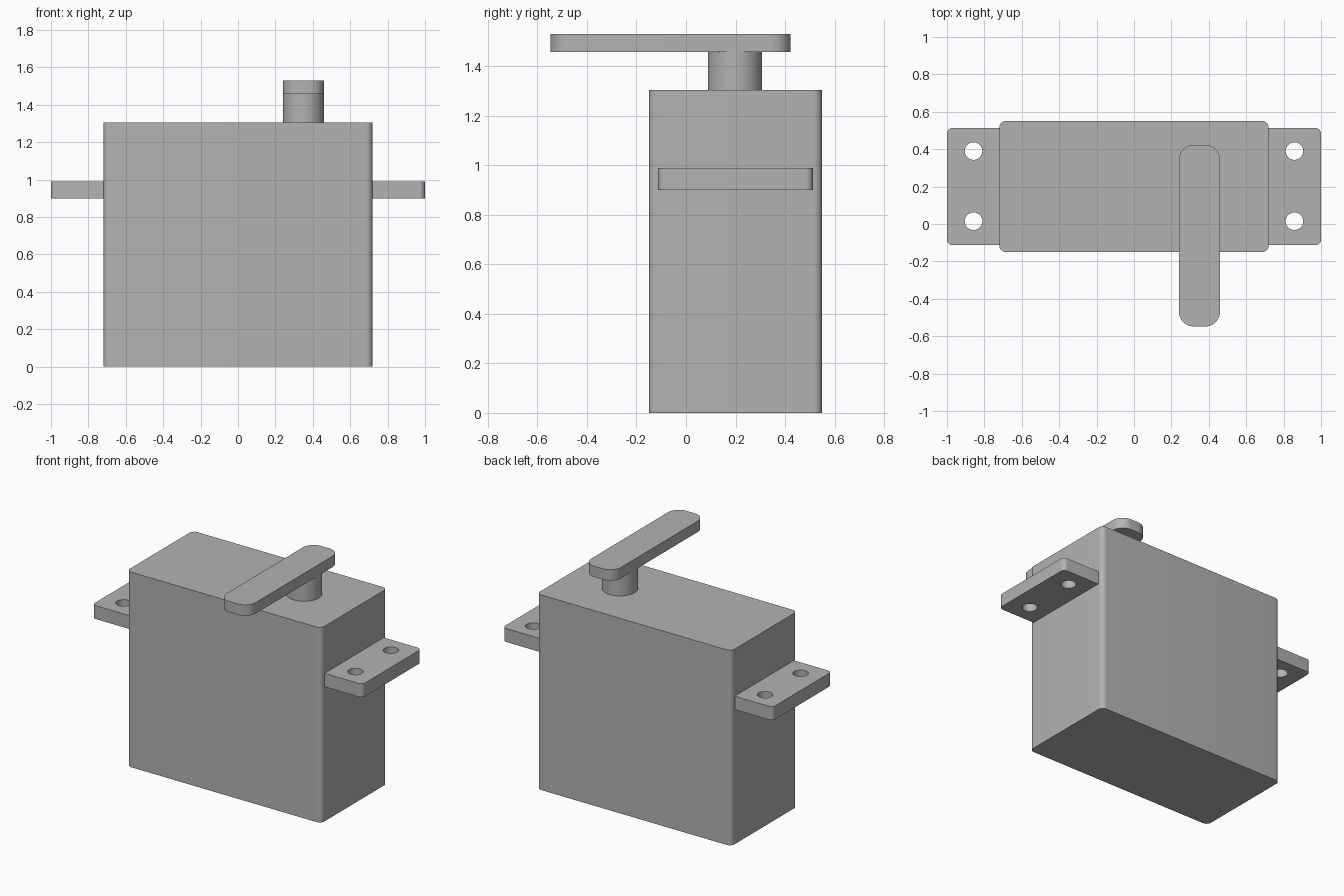
import bpy, bmesh, math
from mathutils import Vector

cube = bpy.data.objects.get("Cube")
if cube:
    bpy.data.objects.remove(cube, do_unlink=True)

grey = bpy.data.materials.new("plain_grey")
grey.use_nodes = True
grey.diffuse_color = (0.45, 0.45, 0.45, 1)
grey.node_tree.nodes["Principled BSDF"].inputs["Base Color"].default_value = grey.diffuse_color


def circle(x, y, radius, count=48):
    steps = [2 * math.pi * i / count for i in range(count)]
    return [(x + radius * math.cos(a), y + radius * math.sin(a)) for a in steps]


def rounded_rect(x0, x1, y0, y1, radius, segments=10):
    corners = [(x1, y1, -1, -1), (x0, y1, 1, -1), (x0, y0, 1, 1), (x1, y0, -1, 1)]
    points = []
    for quarter, (x, y, sx, sy) in enumerate(corners):
        for i in range(segments + 1):
            a = math.pi / 2 * (quarter + i / segments)
            points.append((x + radius * (sx + math.cos(a)), y + radius * (sy + math.sin(a))))
    return points


def prism(name, outline, bottom, top, holes=()):
    """Extrude an outline, with optional through holes, between two heights."""
    bm = bmesh.new()
    edges = []
    for loop in (outline, *holes):
        verts = [bm.verts.new((x, y, bottom)) for x, y in loop]
        edges += [bm.edges.new((v, verts[i - 1])) for i, v in enumerate(verts)]
    if holes:
        bmesh.ops.triangle_fill(bm, edges=edges, use_beauty=True, normal=Vector((0, 0, 1)))
    else:
        bm.faces.new(bm.verts[:])
    new = bmesh.ops.extrude_face_region(bm, geom=bm.faces[:], use_keep_orig=True)["geom"]
    raised = [v for v in new if isinstance(v, bmesh.types.BMVert)]
    bmesh.ops.translate(bm, verts=raised, vec=(0, 0, top - bottom))
    bmesh.ops.recalc_face_normals(bm, faces=bm.faces[:])
    mesh = bpy.data.meshes.new(name)
    bm.to_mesh(mesh)
    bm.free()
    mesh.materials.append(grey)
    obj = bpy.data.objects.new(name, mesh)
    bpy.context.collection.objects.link(obj)
    bpy.ops.object.select_all(action='DESELECT')
    obj.select_set(True)
    bpy.context.view_layer.objects.active = obj
    bpy.ops.object.shade_smooth_by_angle(angle=math.radians(30))
    return obj


# Main casing
prism("casing", rounded_rect(-0.72, 0.72, -0.15, 0.55, 0.035), 0, 1.305)

# Mounting plate running through the casing, with four screw holes
screw_holes = [circle(x, y, 0.047) for x in (-0.858, 0.858) for y in (0.015, 0.39)]
prism("mounting_plate", rounded_rect(-1, 1, -0.113, 0.513, 0.03), 0.9, 0.99, screw_holes)

# Output shaft and the arm on top of it
prism("output_shaft", circle(0.35, 0.198, 0.11), 1.305, 1.457)
prism("output_arm", rounded_rect(0.24, 0.46, -0.548, 0.423, 0.08), 1.457, 1.53)
